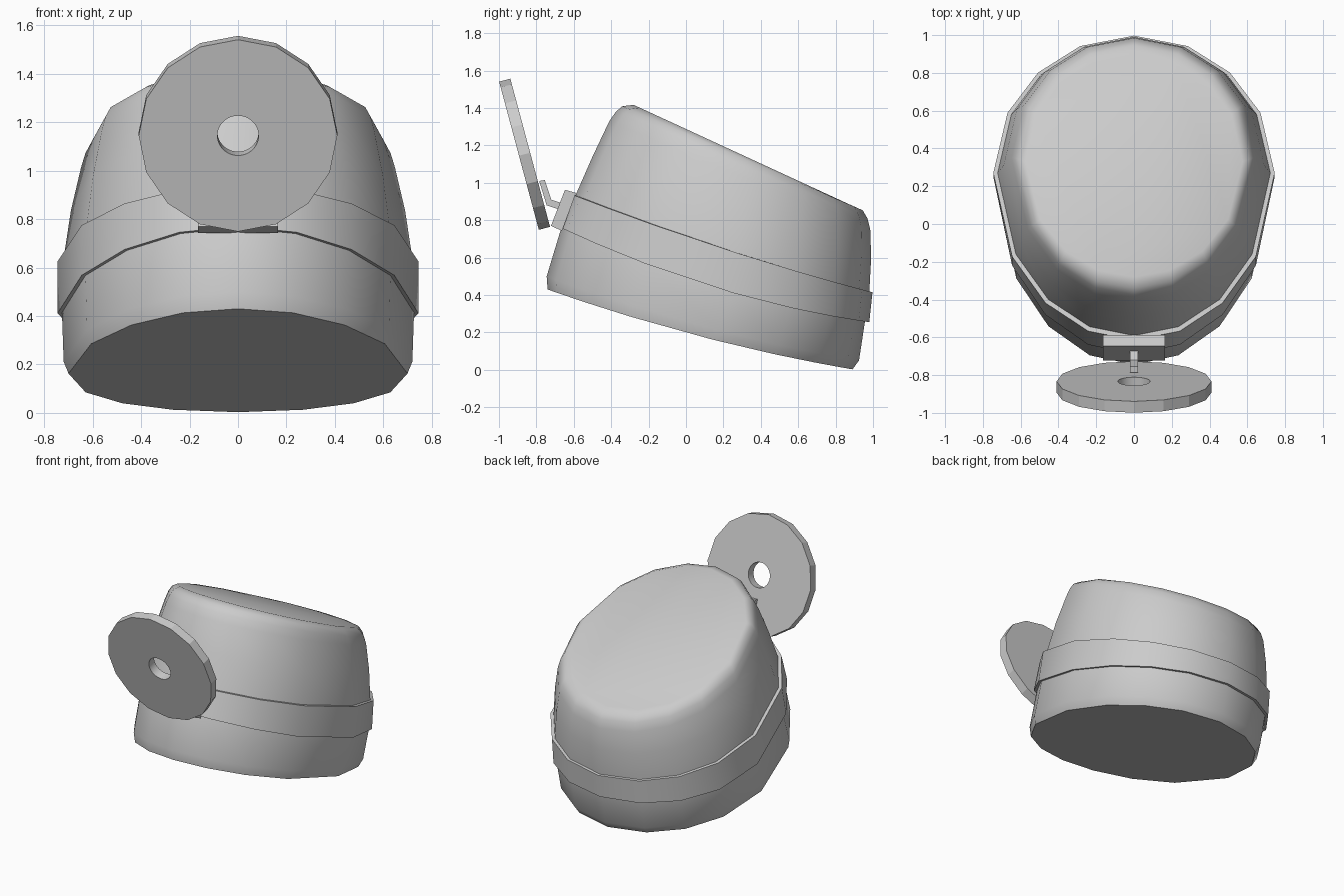
import bpy, bmesh, math
from mathutils import Vector, Matrix

if "Cube" in bpy.data.objects:
    bpy.data.objects.remove(bpy.data.objects["Cube"])

grey = bpy.data.materials.new("plain grey")
grey.diffuse_color = (0.6, 0.6, 0.6, 1)
grey.use_nodes = True
grey.node_tree.nodes["Principled BSDF"].inputs["Base Color"].default_value = grey.diffuse_color

# Angles from the back (0) round one side to the front (180); front steps are uneven
HALF = [0, 22.5, 43, 64, 90, 120, 141, 161, 180]
ANGLES = HALF + [360 - a for a in reversed(HALF[1:-1])]


def finish(name, bm, smooth=None):
    bmesh.ops.recalc_face_normals(bm, faces=bm.faces)
    mesh = bpy.data.meshes.new(name)
    bm.to_mesh(mesh)
    bm.free()
    ob = bpy.data.objects.new(name, mesh)
    bpy.context.collection.objects.link(ob)
    mesh.materials.append(grey)
    if smooth:
        bpy.ops.object.select_all(action='DESELECT')
        ob.select_set(True)
        bpy.context.view_layer.objects.active = ob
        bpy.ops.object.shade_smooth_by_angle(angle=math.radians(smooth))
    return ob


def egg_ring(bm, yf, zf, yb, zb, hw, ym, sag):
    """Egg-shaped ring, sloping from the front point to the back point."""
    ring = []
    for a in ANGLES:
        s, c = math.sin(math.radians(a)), math.cos(math.radians(a))
        y = ym + c * ((yb - ym) if c > 0 else (ym - yf))
        z = zf + (zb - zf) * (y - yf) / (yb - yf) + sag * (y - yf) * (y - yb)
        ring.append(bm.verts.new((hw * s, y, z)))
    return ring


def bridge(bm, a, b):
    n = len(a)
    for i in range(n):
        j = (i + 1) % n
        bm.faces.new((a[i], a[j], b[j], b[i]))


# Cap body: front y, front z, back y, back z, half width, widest y, sag
body = [
    (-.74, .43, .89, .003, .70, .14, .056),
    (-.745, .50, .925, .05, .72, .17, .06),
    (-.665, .765, .957, .26, .727, .25, .10),
    (-.59, .935, .98, .415, .722, .27, .04),
    (-.50, 1.14, .99, .60, .69, .31, .02),
    (-.41, 1.33, .985, .75, .648, .35, 0),
    (-.375, 1.38, .97, .81, .63, .35, 0),
    (-.34, 1.41, .945, .853, .607, .34, 0),
    (-.28, 1.417, .895, .875, .575, .33, 0),
]
bm = bmesh.new()
rings = [egg_ring(bm, *r) for r in body]
for a, b in zip(rings, rings[1:]):
    bridge(bm, a, b)
bm.faces.new(rings[0])
bm.faces.new(rings[-1])
finish("cap", bm, 40)

# Head strap: closed band around the cap
bm = bmesh.new()
band = [
    (-.69, .77, .98, .255, .745, .25, .10),
    (-.615, .94, .997, .415, .745, .27, .04),
    (-.575, .93, .965, .42, .71, .27, .04),
    (-.65, .76, .94, .262, .71, .25, .10),
]
rings = [egg_ring(bm, *r) for r in band]
for i in range(4):
    bridge(bm, rings[i], rings[(i + 1) % 4])
finish("strap", bm, 30)


def side_prism(name, outline, half_width):
    """Extrude a (y, z) outline across x."""
    bm = bmesh.new()
    a = [bm.verts.new((-half_width, y, z)) for y, z in outline]
    b = [bm.verts.new((half_width, y, z)) for y, z in outline]
    bridge(bm, a, b)
    bm.faces.new(a)
    bm.faces.new(b)
    return finish(name, bm)


# Mounting block on the strap and the bent arm holding the disc
side_prism("mount_block", [(-.647, .963), (-.588, .946), (-.663, .743), (-.722, .77)], .165)
side_prism("arm", [(-.66, .89), (-.72, .91), (-.755, 1.015), (-.785, 1.01),
                   (-.745, .88), (-.67, .855)], .021)

# Tilted disc with a round hole through the middle
bm = bmesh.new()
N = 48
R, HOLE, T = .41, .085, .031


def disc_ring(r, z, sides):
    """N points along a polygon with the given number of sides."""
    pts = []
    for i in range(N):
        k, f = divmod(i * sides / N, 1)
        p, q = (Vector((math.sin(2 * math.pi * m / sides),
                        math.cos(2 * math.pi * m / sides), 0)) for m in (k, k + 1))
        pts.append(bm.verts.new(p.lerp(q, f) * r + Vector((0, 0, z))))
    return pts


loops = [disc_ring(R, -T, 16), disc_ring(R, T, 16),
         disc_ring(HOLE, T, N), disc_ring(HOLE, -T, N)]
for i in range(4):
    bridge(bm, loops[i], loops[(i + 1) % 4])
bm.transform(Matrix.Translation((0, -.863, 1.153)) @ Matrix.Rotation(math.radians(-75), 4, 'X'))
finish("disc", bm, 15)
